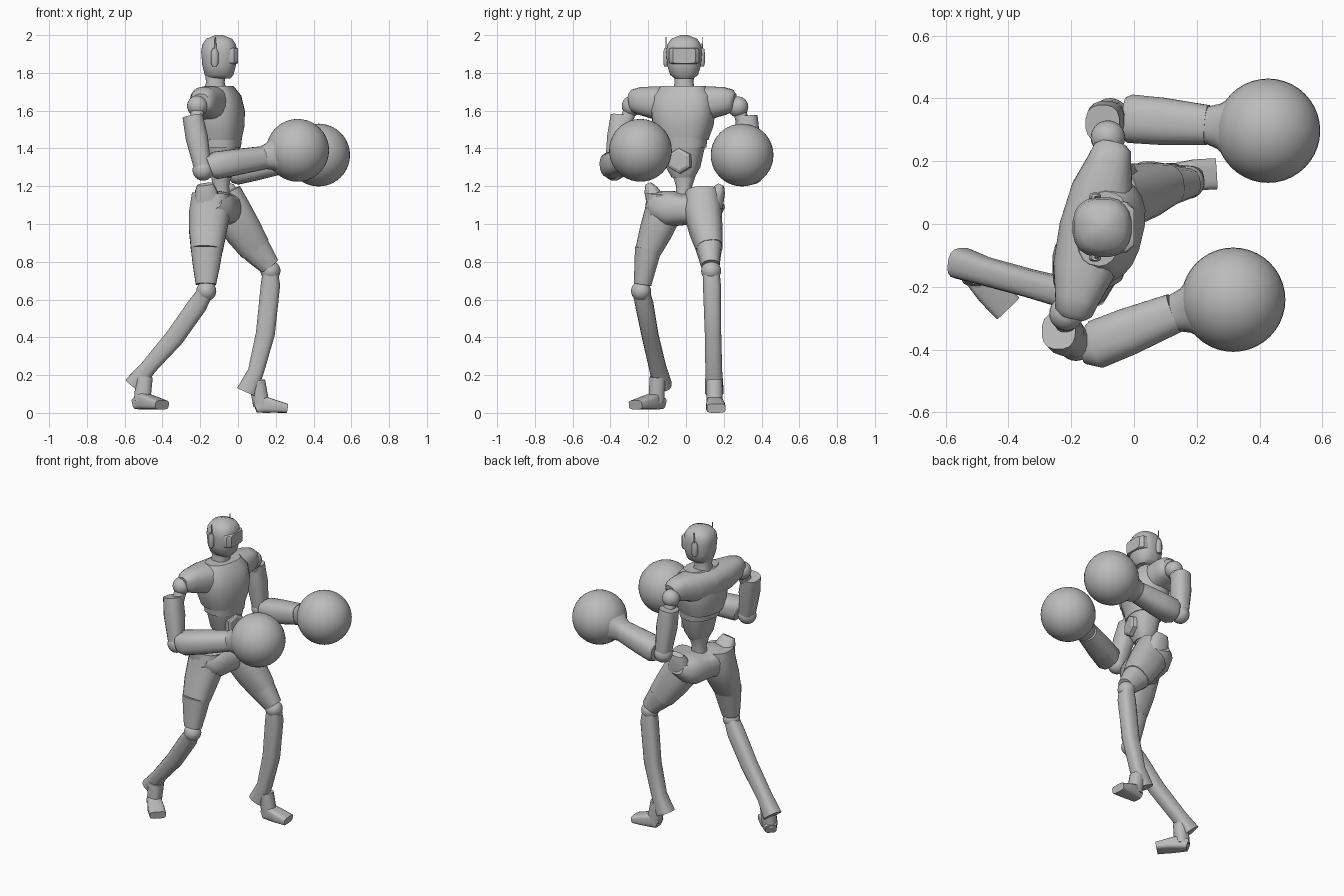
import bpy, bmesh, math
from mathutils import Vector

old = bpy.data.objects.get("Cube")
if old:
    bpy.data.objects.remove(old, do_unlink=True)

grey = bpy.data.materials.new("plain grey")
grey.use_nodes = True
GREY = (0.5, 0.5, 0.5, 1)
grey.diffuse_color = GREY
grey.node_tree.nodes["Principled BSDF"].inputs["Base Color"].default_value = GREY

SIDE = Vector((0.23, 0.97, 0)).normalized()   # twisted shoulder axis
FRONT = Vector((SIDE.y, -SIDE.x, 0))
ACROSS = Vector((0, 1, 0))
UP = Vector((0, 0, 1))


def finish(name, bm, angle=40):
    bmesh.ops.recalc_face_normals(bm, faces=bm.faces)
    mesh = bpy.data.meshes.new(name)
    bm.to_mesh(mesh)
    bm.free()
    mesh.materials.append(grey)
    obj = bpy.data.objects.new(name, mesh)
    bpy.context.collection.objects.link(obj)
    bpy.ops.object.select_all(action='DESELECT')
    obj.select_set(True)
    bpy.context.view_layer.objects.active = obj
    bpy.ops.object.shade_smooth_by_angle(angle=math.radians(angle))


def rounded(value, power):
    return math.copysign(abs(value) ** (2 / power), value)


def loft(name, points, sizes, ref=ACROSS, power=2.5, sides=20, angle=40):
    """Skin rounded rings along points; sizes are (half width along ref, half depth)."""
    bm = bmesh.new()
    points = [Vector(p) for p in points]
    last = len(points) - 1
    loops = []
    for i, (centre, (width, depth)) in enumerate(zip(points, sizes)):
        tangent = (points[min(i + 1, last)] - points[max(i - 1, 0)]).normalized()
        u = (ref - tangent * ref.dot(tangent)).normalized()
        v = tangent.cross(u)
        loop = []
        for k in range(sides):
            turn = math.tau * (k + 0.5) / sides
            across = u * rounded(math.cos(turn), power) * width
            along = v * rounded(math.sin(turn), power) * depth
            loop.append(bm.verts.new(centre + across + along))
        loops.append(loop)
    for lower, upper in zip(loops, loops[1:]):
        for k in range(sides):
            j = (k + 1) % sides
            bm.faces.new((lower[k], lower[j], upper[j], upper[k]))
    bm.faces.new(loops[0])
    bm.faces.new(loops[-1])
    finish(name, bm, angle)


def column(name, x, y, profile, **options):
    """Upright loft from (height, half width, half depth) steps."""
    loft(name, [(x, y, step[0]) for step in profile], [step[1:] for step in profile], **options)


def crossbar(name, centre, profile, axis):
    """Mirrored loft along axis from (distance, rise, half height, half depth) steps."""
    steps = [(-d, *rest) for d, *rest in reversed(profile)] + profile
    points = [Vector(centre) + axis * d + UP * rise for d, rise, *size in steps]
    loft(name, points, [size for d, rise, *size in steps], ref=UP)


def ball(name, centre, radius, segments=24):
    bm = bmesh.new()
    bmesh.ops.create_uvsphere(bm, u_segments=segments, v_segments=segments // 2, radius=radius)
    bmesh.ops.translate(bm, verts=bm.verts, vec=centre)
    finish(name, bm)


# Head with a flat visor set into the face
column("head", -.1, -.01, [(1.77, .05, .06), (1.79, .075, .077), (1.84, .09, .09),
                           (1.91, .096, .096), (1.95, .09, .09), (1.98, .07, .07), (2, .02, .02)])
loft("visor", [(x, -.01, 1.89) for x in (-.07, -.02, 0)],
     [(.086, .044), (.08, .044), (.06, .04)], power=7, angle=25)
column("neck", -.12, -.01, [(1.66, .07, .07), (1.75, .05, .05), (1.8, .055, .055)])

# Ear pods and antennae
for tag, y in (("near", -.106), ("far", .086)):
    column(tag + "_ear", -.124, y, [(1.835, .01, .01), (1.85, .014, .02),
                                    (1.91, .014, .02), (1.93, .01, .01)], sides=12)
    column(tag + "_antenna", -.12, y, [(1.92, .004, .007), (1.99, .002, .003)], sides=6)

# Torso
column("chest", -.1, -.015, [(1.445, .132, .115), (1.52, .16, .13), (1.6, .17, .13),
                             (1.68, .16, .11), (1.73, .12, .07)], ref=SIDE)
column("rib_band", -.09, -.015, [(1.405, .122, .102), (1.46, .128, .108)], ref=SIDE)
column("abdomen", -.085, -.015, [(1.245, .06, .05), (1.3, .09, .076), (1.42, .117, .096)], ref=SIDE)
column("waist", -.09, -.01, [(1.14, .045, .05), (1.2, .042, .042), (1.27, .065, .055)], ref=SIDE)
belly = Vector((-.083, -.015, 1.335))
loft("belly_plate", [belly + FRONT * d for d in (.07, .094, .102)],
     [(r, r) for r in (.07, .066, .05)], ref=SIDE, power=2, sides=6, angle=20)
crossbar("shoulder_yoke", (-.13, -.02, 1.63),
         [(0, 0, .098, .11), (.13, .01, .09, .1), (.23, .022, .074, .07),
          (.27, .022, .06, .06), (.285, .02, .04, .04)], SIDE)


# Arms: shoulder ball, upper arm, elbow, forearm, cuff, glove
def arm(tag, *joints):
    shoulder, top, elbow, start, wrist, glove = map(Vector, joints)
    ball(tag + "_shoulder_ball", shoulder, .055)
    middle = top.lerp(elbow, .4)
    loft(tag + "_upper_arm", [top, middle, elbow], [(.06, .055), (.063, .06), (.05, .045)], sides=16)
    loft(tag + "_arm_link", [shoulder, middle], [(.035, .035)] * 2)
    ball(tag + "_elbow", elbow, .056)
    loft(tag + "_forearm", [elbow.lerp(start, .6), start, start.lerp(wrist, .4), wrist],
         [(.06, .065), (.073, .078), (.07, .076), (.062, .064)], ref=UP)
    loft(tag + "_cuff", [wrist, wrist.lerp(glove, .2), wrist.lerp(glove, .45)],
         [(r, r) for r in (.06, .073, .11)], ref=UP)
    ball(tag + "_glove", glove, .166, 40)


arm("near", (-.215, -.285, 1.625), (-.24, -.34, 1.57), (-.185, -.38, 1.285),
    (-.12, -.383, 1.31), (.13, -.283, 1.35), (.316, -.241, 1.39))
arm("far", (-.083, .275, 1.62), (-.1, .32, 1.57), (-.075, .345, 1.275),
    (-.01, .335, 1.28), (.235, .315, 1.327), (.427, .297, 1.365))

# Pelvis
crossbar("pelvis", (-.1, -.005, 1.08), [(0, 0, .086, .112), (.08, 0, .096, .112),
                                        (.15, .02, .08, .1), (.19, .04, .045, .06)], SIDE)


# Legs: hip point, thigh, guard, knee, shin with a heel spur
def leg(tag, hip, thigh, guard, knee, shin):
    inner, tip = map(Vector, hip)
    loft(tag + "_hip_point", [inner, inner.lerp(tip, .75), tip],
         [(.06, .08), (.036, .056), (.018, .043)], sides=12)
    loft(tag + "_thigh", thigh, [(.092, .1), (.1, .11), (.088, .1), (.07, .085)])
    upper, lower = map(Vector, guard)
    loft(tag + "_thigh_guard", [upper, upper.lerp(lower, .5), lower],
         [(.073, .087), (.06, .073), (.048, .055)], sides=12)
    ball(tag + "_knee", knee, .053)
    loft(tag + "_shin", [knee, *shin],
         [(.045, .04), (.048, .052), (.044, .051), (.045, .043), (.05, .055)], power=2.8, sides=16)


leg("near", [(-.16, -.15, 1.1), (-.175, -.2, 1.21)],
    [(-.145, -.115, 1.16), (-.15, -.12, 1.06), (-.16, -.16, .96), (-.165, -.2, .86)],
    [(-.165, -.2, .87), (-.17, -.23, .68)], (-.168, -.238, .645),
    [(-.215, -.22, .57), (-.335, -.188, .4), (-.475, -.15, .24), (-.55, -.125, .145)])
leg("far", [(-.055, .14, 1.1), (-.065, .185, 1.205)],
    [(-.08, .085, 1.16), (-.035, .09, 1.06), (.03, .107, .96), (.09, .125, .87)],
    [(.075, .12, .89), (.17, .13, .775)], (.172, .133, .752),
    [(.172, .137, .68), (.145, .143, .42), (.095, .147, .22), (.045, .15, .11)])


# Feet: ankle plus a wedge from heel to toe
def foot(tag, ankle, heel, toe):
    heel, toe = Vector(heel), Vector(toe)
    loft(tag + "_ankle", [ankle, heel.lerp(toe, .2) + UP * .04], [(.043, .045)] * 2, sides=12)
    steps = ((0, .03, .035), (.25, .046, .042), (.6, .035, .05), (1, .024, .05))
    loft(tag + "_foot", [heel.lerp(toe, along) + UP * high for along, high, wide in steps],
         [(high, wide) for along, high, wide in steps], ref=UP, power=4, sides=16)


foot("near", (-.495, -.15, .19), (-.535, -.13, .018), (-.402, -.268, .018))
foot("far", (.1, .15, .17), (.09, .15, 0), (.26, .16, 0))
